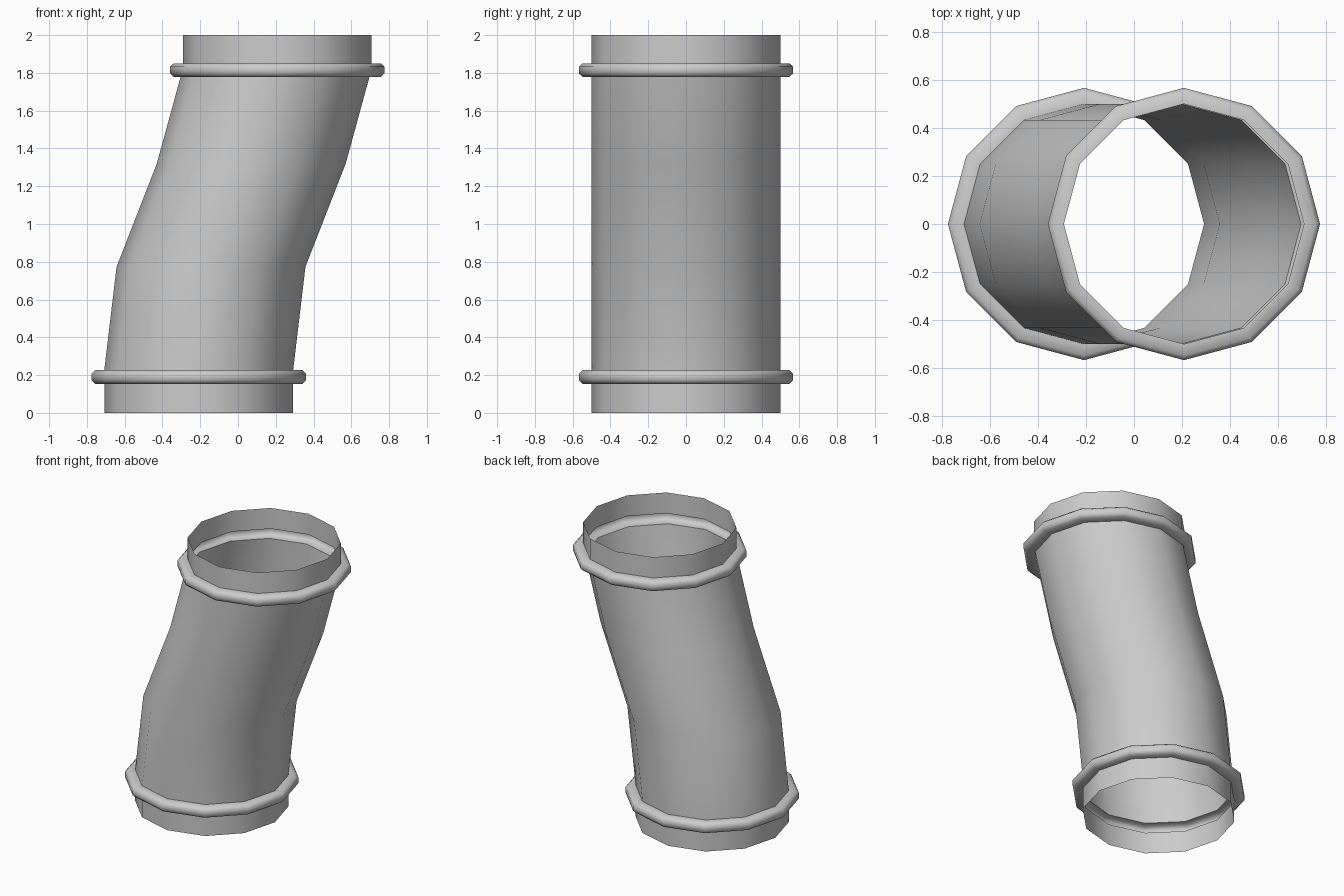
import bpy, bmesh, math

if "Cube" in bpy.data.objects:
    bpy.data.objects.remove(bpy.data.objects["Cube"])

SIDES = 12
RADIUS = 0.5
SHIFT = 0.208          # sideways offset of each end


def bead(cx_low, cx_high, z):
    """Raised hollow rib around the pipe: (centre x, z, radius) rings."""
    mid = (cx_low + cx_high) / 2 if cx_low == cx_high else cx_high
    return [(cx_low, z - 0.036, RADIUS),
            (mid, z - 0.036, 0.548),
            (mid, z - 0.018, 0.567),
            (mid, z + 0.018, 0.567),
            (mid, z + 0.036, 0.548),
            (cx_high, z + 0.036, RADIUS)]


# Rings from bottom collar, through the S-bend, to the top collar
rings = [(-SHIFT, 0.0, RADIUS)]
rings += bead(-SHIFT, -SHIFT, 0.19)
rings += [(-0.143, 0.773, RADIUS), (0.07, 1.319, RADIUS)]
rings += bead(0.196, SHIFT, 1.815)
rings += [(SHIFT, 2.0, RADIUS)]

# Loft the open-ended pipe
bm = bmesh.new()
loops = []
for cx, z, r in rings:
    loops.append([bm.verts.new((cx + r * math.cos(2 * math.pi * i / SIDES),
                                r * math.sin(2 * math.pi * i / SIDES), z))
                  for i in range(SIDES)])
for low, high in zip(loops, loops[1:]):
    for i in range(SIDES):
        j = (i + 1) % SIDES
        bm.faces.new((low[i], low[j], high[j], high[i]))
mesh = bpy.data.meshes.new("offset_pipe")
bm.to_mesh(mesh)
bm.free()

pipe = bpy.data.objects.new("offset_pipe", mesh)
bpy.context.collection.objects.link(pipe)

# Smooth barrel, crisp rib corners
bpy.context.view_layer.objects.active = pipe
pipe.select_set(True)
bpy.ops.object.shade_smooth_by_angle(angle=math.radians(50))
